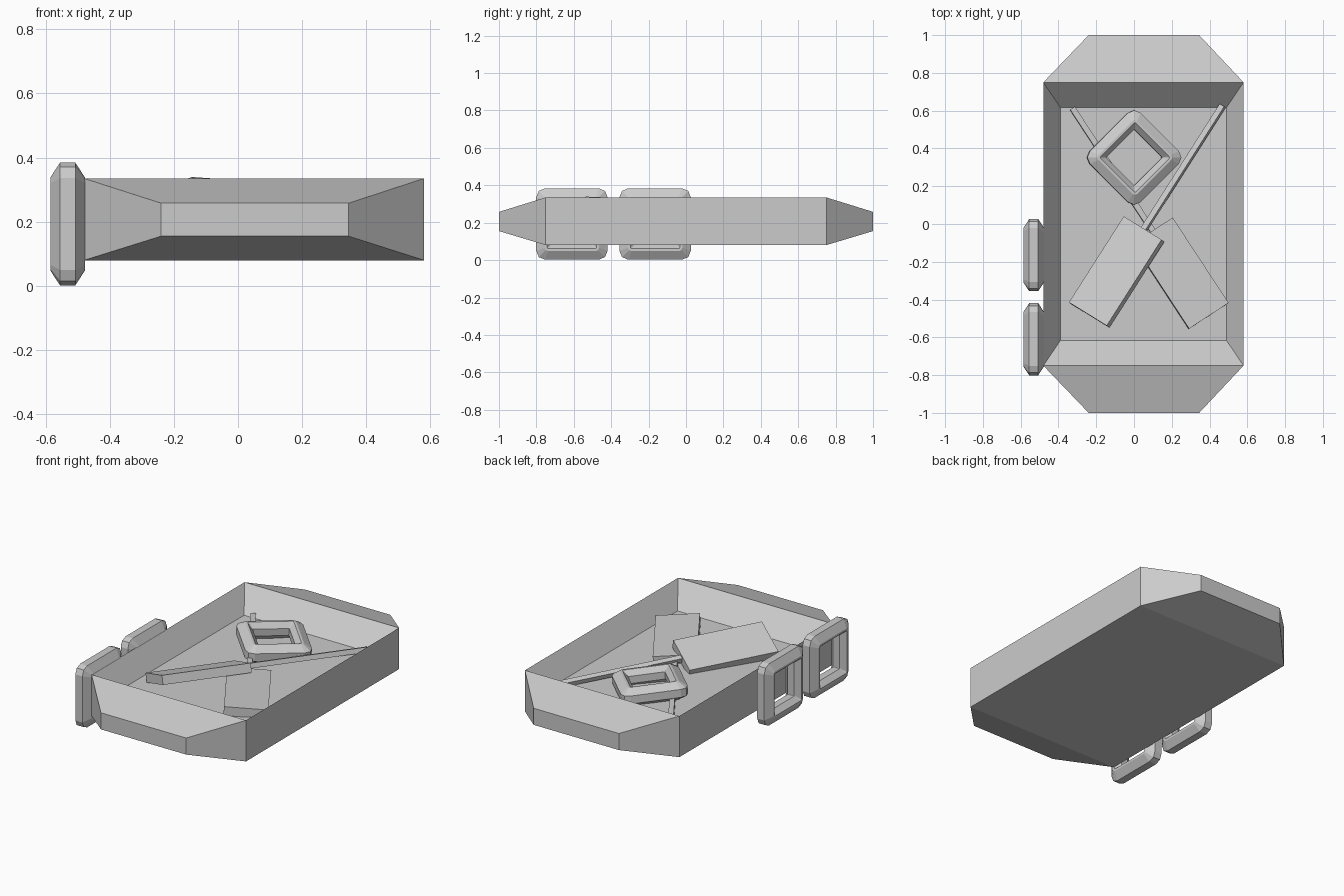
import bpy, math
from mathutils import Vector, Matrix

if "Cube" in bpy.data.objects:
    bpy.data.objects.remove(bpy.data.objects["Cube"])


def add_mesh(name, verts, faces, matrix=None):
    me = bpy.data.meshes.new(name)
    me.from_pydata(verts, [], faces)
    if matrix is not None:
        me.transform(matrix)
    me.validate()
    ob = bpy.data.objects.new(name, me)
    bpy.context.collection.objects.link(ob)
    return ob


def rect(x0, x1, y0, y1, z):
    return [(x0, y0, z), (x1, y0, z), (x1, y1, z), (x0, y1, z)]


def box(cy, sx, sy, sz):
    x, z = sx / 2, sz / 2
    return rect(-x, x, cy - sy / 2, cy + sy / 2, -z) + rect(-x, x, cy - sy / 2, cy + sy / 2, z)


# Hull: bottom, rim, floor, and tapered bow/stern blocks
verts = (rect(-.48, .58, -.75, .75, .08) + rect(-.48, .58, -.75, .75, .335)
         + rect(-.39, .49, -.617, .617, .205)
         + rect(-.24, .345, -1, 1, .155) + rect(-.24, .345, -1, 1, .258))
faces = [(3, 2, 1, 0), (8, 9, 10, 11), (1, 2, 6, 5), (3, 0, 4, 7)]
faces += [(4 + i, 4 + (i + 1) % 4, 8 + (i + 1) % 4, 8 + i) for i in range(4)]
for a, b in ((0, 1), (2, 3)):
    faces += [(12 + a, 12 + b, 16 + b, 16 + a), (a, b, 12 + b, 12 + a),
              (16 + a, 16 + b, 4 + b, 4 + a),
              (b, 4 + b, 16 + b, 12 + b), (4 + a, a, 12 + a, 16 + a)]
add_mesh("hull", verts, faces)


# Square fender rings: chamfered section swept round a rounded square
SECTION = [(.191, .024, .048), (.191, -.024, .048), (.145, -.054, .018), (.132, -.054, .008),
           (.105, -.022, .004), (.105, .022, .004), (.132, .054, .008), (.145, .054, .018)]


def square_ring(name, matrix):
    pts, fcs = [], []
    n, m = 12, len(SECTION)
    for r, h, c in SECTION:
        for q in range(4):
            for s in range(3):
                a = math.pi / 4 * s
                p = Vector((r - c + c * math.cos(a), r - c + c * math.sin(a), h))
                pts.append(Matrix.Rotation(q * math.pi / 2, 3, 'Z') @ p)
    for i in range(m):
        k = (i + 1) % m
        for j in range(n):
            l = (j + 1) % n
            fcs.append((i * n + j, k * n + j, k * n + l, i * n + l))
    return add_mesh(name, pts, fcs, matrix)


for i, y in enumerate((-.61, -.165)):
    square_ring(f"side_fender_{i + 1}",
                Matrix.Translation((-.531, y, .193)) @ Matrix.Rotation(math.pi / 2, 4, 'Y'))
square_ring("spare_fender", Matrix.Translation((0, .352, .25))
            @ Matrix.Rotation(math.radians(5), 4, 'Y') @ Matrix.Rotation(math.pi / 4, 4, 'Z'))


# Oars: flat blade and square shaft, rolled about their length
def oar(name, tip, neck, roll):
    tip, neck = Vector(tip), Vector(neck)
    d = neck - tip
    mat = (Matrix.Translation(tip) @ d.to_track_quat('Y', 'Z').to_matrix().to_4x4()
           @ Matrix.Rotation(-math.radians(roll), 4, 'Y'))
    cube = [(3, 2, 1, 0), (4, 5, 6, 7)] + [(i, (i + 1) % 4, 4 + (i + 1) % 4, 4 + i) for i in range(4)]
    add_mesh(name + "_blade", box(.27, .25, .54, .055), cube, mat)
    add_mesh(name + "_shaft", box(.92, .03, .79, .03), cube, mat)


oar("lower_oar", (.395, -.487, .232), (.1, -.037, .228), -4)
oar("upper_oar", (-.237, -.482, .271), (.053, -.027, .251), 20)
